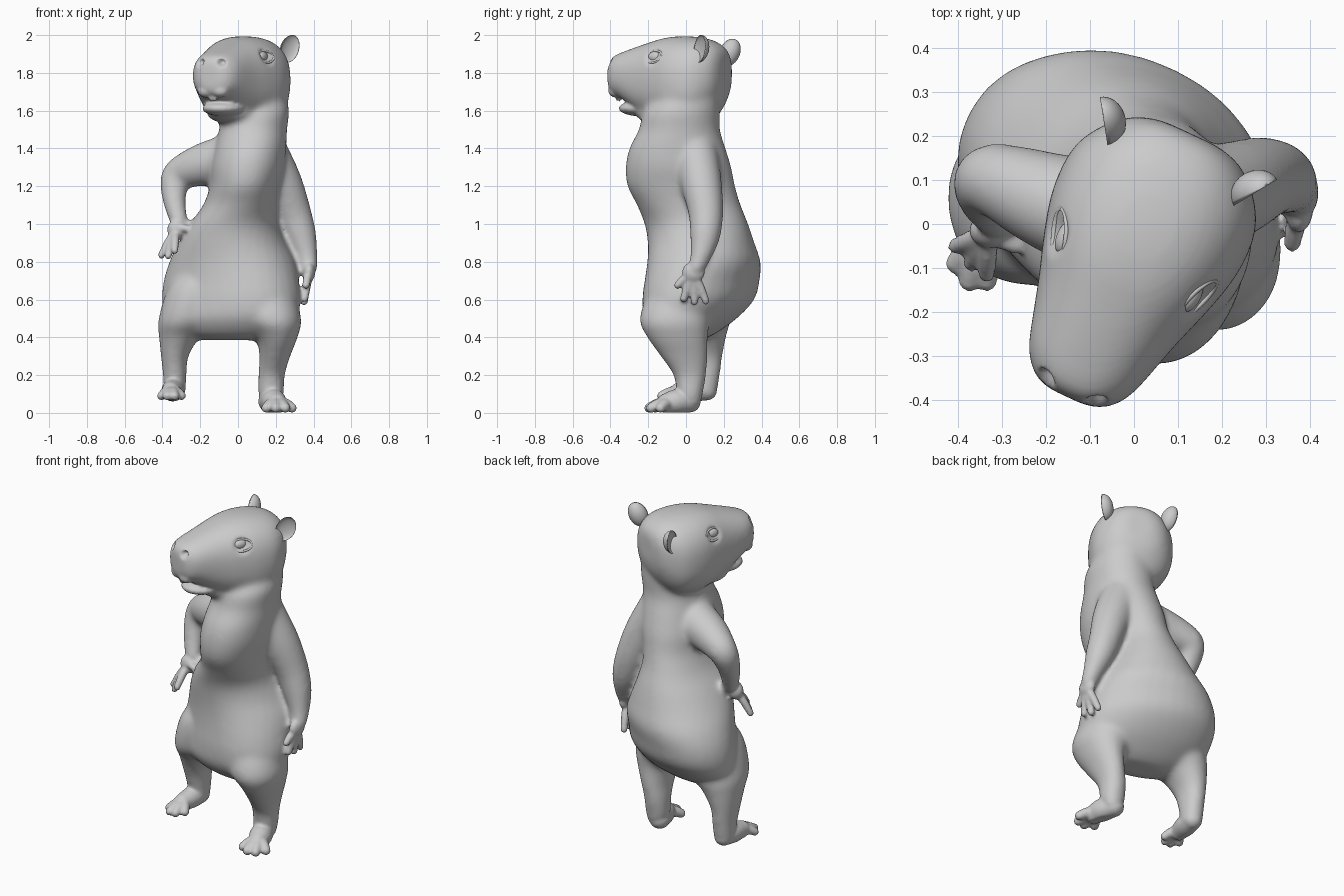
import bpy, bmesh
from math import sin, cos, pi, radians, copysign
from mathutils import Vector, Matrix

cube = bpy.data.objects.get("Cube")
if cube:
    bpy.data.objects.remove(cube)

grey = bpy.data.materials.new("soft_grey")
grey.use_nodes = True
grey.diffuse_color = (0.6, 0.6, 0.6, 1)
grey.node_tree.nodes["Principled BSDF"].inputs["Base Color"].default_value = (0.6, 0.6, 0.6, 1)

# Head space faces -y; it is turned and placed on the neck
HEAD = Matrix.Translation((0.11, 0.165, 0)) @ Matrix.Rotation(radians(-25), 4, 'Z')


def spline(rows, steps=5):
    """Smooth curve through rows of numbers."""
    out = []
    for i in range(len(rows) - 1):
        quad = (rows[max(i - 1, 0)], rows[i], rows[i + 1], rows[min(i + 2, len(rows) - 1)])
        for k in range(steps):
            t = k / steps
            out.append([b + (c - a) * t / 2 + (a - 2.5 * b + 2 * c - d / 2) * t * t
                        + (1.5 * (b - c) + (d - a) / 2) * t ** 3 for a, b, c, d in zip(*quad)])
    return out + [list(rows[-1])]


def skin(bm, rings):
    """Bridge rings of points and close both ends."""
    loops = [[bm.verts.new(p) for p in ring] for ring in rings]
    n = len(loops[0])
    for r, s in zip(loops, loops[1:]):
        for i in range(n):
            j = (i + 1) % n
            bm.faces.new((r[i], r[j], s[j], s[i]))
    bm.faces.new(loops[0][::-1])
    bm.faces.new(loops[-1])


def oval(a, b, power=2.0, n=32):
    pts = []
    for i in range(n):
        c, s = cos(2 * pi * i / n), sin(2 * pi * i / n)
        pts.append((a * copysign(abs(c) ** (2 / power), c), b * copysign(abs(s) ** (2 / power), s)))
    return pts


def stack(bm, rows):
    """Level rings from rows of z, x, y, half width, half depth, turn."""
    rings = []
    for z, x, y, a, b, turn in spline(rows):
        c, s = cos(radians(turn)), sin(radians(turn))
        rings.append([(x + u * c - v * s, y + u * s + v * c, z) for u, v in oval(a, b, 2.1)])
    skin(bm, rings)


def ball(bm, centre, size, frame=Matrix()):
    m = frame @ Matrix.Translation(centre) @ Matrix.Diagonal((*size, 1))
    return bmesh.ops.create_uvsphere(bm, u_segments=32, v_segments=20, radius=1, matrix=m)["verts"]


def tube(bm, rows):
    """Round limb from rows of x, y, z, radius."""
    path = spline(rows)
    rings = []
    for i, (x, y, z, r) in enumerate(path):
        t = Vector(path[min(i + 1, len(path) - 1)][:3]) - Vector(path[max(i - 1, 0)][:3])
        q = t.to_track_quat('Z', 'Y')
        rings.append([Vector((x, y, z)) + q @ Vector((u, v, 0)) for u, v in oval(r, r, n=20)])
    skin(bm, rings)
    for x, y, z, r in (path[0], path[-1]):
        ball(bm, (x, y, z), (r, r, r))


def digits(bm, root, tips, r):
    for tip in tips:
        a, b = Vector(root), Vector(tip)
        mid = a.lerp(b, 0.55) + Vector((0, 0, r * 0.4))
        tube(bm, [(*a, r), (*mid, r), (*b, r * 0.85)])


def finish(bm, name):
    bmesh.ops.recalc_face_normals(bm, faces=bm.faces)
    mesh = bpy.data.meshes.new(name)
    bm.to_mesh(mesh)
    bm.free()
    mesh.materials.append(grey)
    for p in mesh.polygons:
        p.use_smooth = True
    ob = bpy.data.objects.new(name, mesh)
    bpy.context.collection.objects.link(ob)
    return ob


def fuse(bm, name, voxel, rounds):
    """Melt overlapping parts into one soft skin."""
    ob = finish(bm, name)
    rem = ob.modifiers.new("fuse", 'REMESH')
    rem.mode, rem.voxel_size, rem.use_smooth_shade = 'VOXEL', voxel, True
    soft = ob.modifiers.new("soften", 'SMOOTH')
    soft.factor, soft.iterations = 0.5, rounds
    mesh = bpy.data.meshes.new_from_object(ob.evaluated_get(bpy.context.evaluated_depsgraph_get()))
    bpy.data.objects.remove(ob)
    out = bmesh.new()
    out.from_mesh(mesh)
    return out


# Torso
core = bmesh.new()
stack(core, [
    (0.385, -0.03, 0.0, 0.17, 0.07, -14), (0.42, -0.04, 0.0, 0.27, 0.14, -16),
    (0.5, -0.04, 0.025, 0.36, 0.22, -20), (0.6, -0.035, 0.065, 0.385, 0.265, -26),
    (0.7, -0.035, 0.085, 0.375, 0.275, -28), (0.8, -0.03, 0.095, 0.34, 0.285, -26),
    (0.9, -0.03, 0.08, 0.285, 0.28, -20), (1.0, -0.02, 0.055, 0.235, 0.275, -10),
    (1.1, 0.01, 0.015, 0.195, 0.275, 0), (1.2, 0.035, -0.025, 0.185, 0.285, 0),
    (1.3, 0.05, -0.04, 0.195, 0.28, 0), (1.4, 0.065, -0.045, 0.19, 0.255, 0),
    (1.5, 0.08, -0.035, 0.18, 0.215, 0), (1.6, 0.09, -0.02, 0.18, 0.2, 0),
    (1.7, 0.1, 0.03, 0.15, 0.15, 0)])

# Legs
stack(core, [
    (0.74, 0.11, -0.02, 0.07, 0.07, 0), (0.66, 0.135, -0.04, 0.145, 0.145, 0),
    (0.5, 0.18, -0.06, 0.155, 0.185, 0),
    (0.4, 0.205, -0.045, 0.11, 0.16, 0), (0.3, 0.195, -0.01, 0.082, 0.125, 0),
    (0.2, 0.178, 0.02, 0.07, 0.087, 0), (0.1, 0.175, 0.02, 0.068, 0.07, 0),
    (0.03, 0.175, 0.02, 0.05, 0.055, 0)])
stack(core, [
    (0.78, -0.17, 0.03, 0.07, 0.07, 0), (0.68, -0.21, 0.03, 0.15, 0.16, 0),
    (0.5, -0.265, 0.05, 0.155, 0.18, 0),
    (0.4, -0.31, 0.075, 0.108, 0.137, 0), (0.3, -0.335, 0.09, 0.073, 0.103, 0),
    (0.2, -0.335, 0.1, 0.063, 0.08, 0), (0.09, -0.335, 0.1, 0.057, 0.062, 0)])

# Hanging arm and bent arm
tube(core, [(0.15, 0.05, 1.37, 0.12), (0.23, 0.08, 1.22, 0.11), (0.295, 0.105, 1.06, 0.094),
            (0.338, 0.1, 0.93, 0.08), (0.368, 0.075, 0.82, 0.055), (0.375, 0.05, 0.76, 0.046)])
tube(core, [(-0.07, 0.01, 1.34, 0.13), (-0.2, 0.055, 1.31, 0.112), (-0.315, 0.1, 1.262, 0.086),
            (-0.338, 0.085, 1.2, 0.074), (-0.335, 0.05, 1.11, 0.06), (-0.312, 0.01, 1.01, 0.048)])

# Skull and muzzle: forward reach, half width, top, bottom
rings = []
for f, w, top, low in spline([
        (-0.045, 0.07, 1.89, 1.74), (-0.025, 0.135, 1.935, 1.66), (0.03, 0.195, 1.97, 1.57),
        (0.1, 0.23, 1.988, 1.52), (0.2, 0.232, 1.995, 1.51), (0.3, 0.208, 1.985, 1.53),
        (0.4, 0.175, 1.957, 1.57), (0.48, 0.152, 1.932, 1.62), (0.54, 0.134, 1.912, 1.66),
        (0.58, 0.112, 1.897, 1.672), (0.605, 0.085, 1.88, 1.69), (0.617, 0.05, 1.85, 1.72)]):
    mid, half = (top + low) / 2, (top - low) / 2
    rings.append([HEAD @ Vector((u, -f, mid + v)) for u, v in oval(w, half, 2.4)])
skin(core, rings)
ball(core, (0, -0.33, 1.59), (0.14, 0.14, 0.06), HEAD)
body = fuse(core, "core", 0.014, 14)

# Lower jaw, lip pads and front teeth
ball(body, (0, -0.44, 1.612), (0.11, 0.125, 0.042), HEAD)
for side in (-1, 1):
    ball(body, (side * 0.042, -0.57, 1.705), (0.046, 0.042, 0.036), HEAD)
    ball(body, (side * 0.012, -0.575, 1.672), (0.011, 0.012, 0.026), HEAD)

# Hands
ball(body, (0.375, 0.04, 0.745), (0.033, 0.06, 0.055))
digits(body, (0.375, 0.04, 0.735), [(0.36, -0.045, 0.675), (0.353, -0.012, 0.605),
                                   (0.35, 0.045, 0.588), (0.35, 0.105, 0.592)], 0.023)
ball(body, (-0.325, -0.015, 0.97), (0.05, 0.04, 0.055))
digits(body, (-0.33, -0.02, 0.96), [(-0.27, -0.05, 0.975), (-0.335, -0.115, 0.86),
                                   (-0.37, -0.09, 0.83), (-0.405, -0.05, 0.835)], 0.022)

# Feet
tube(body, [(0.165, 0.02, 0.06, 0.058), (0.19, -0.05, 0.06, 0.065), (0.205, -0.1, 0.05, 0.055)])
digits(body, (0.205, -0.08, 0.045), [(0.285, -0.135, 0.026), (0.25, -0.185, 0.026),
                                    (0.2, -0.195, 0.026), (0.15, -0.165, 0.026)], 0.031)
tube(body, [(-0.335, 0.11, 0.12, 0.054), (-0.345, 0.04, 0.12, 0.06), (-0.355, -0.03, 0.115, 0.05)])
digits(body, (-0.35, -0.02, 0.11), [(-0.405, -0.09, 0.09), (-0.375, -0.13, 0.09),
                                   (-0.335, -0.13, 0.09), (-0.3, -0.09, 0.09)], 0.028)
body = fuse(body, "body", 0.009, 3)

# Nostrils and eye sockets pressed in, soles pressed flat
for v in body.verts:
    p = HEAD.inverted() @ v.co
    for spot, reach, push in (((0.063, -0.6, 1.855), 0.03, Vector((-0.2, 1, 0)) * 0.03),
                              ((0.178, -0.29, 1.885), 0.065, Vector((-1, 0.2, 0)) * 0.02)):
        gap = (Vector((abs(p.x), p.y, p.z)) - Vector(spot)).length / reach
        if gap < 1:
            side = copysign(1, p.x)
            p += Vector((push.x * side, push.y, 0)) * (1 - gap * gap) ** 2
    v.co = HEAD @ p
    v.co.z = max(v.co.z, 0.003)
finish(body, "body")

for side, label in ((1, "left"), (-1, "right")):
    # Eyeball with almond eyelid rim
    eye = bmesh.new()
    ball(eye, (side * 0.155, -0.287, 1.885), (0.024, 0.042, 0.029), HEAD)
    finish(eye, label + "_eye")
    lid = bmesh.new()
    edge = []
    for i in range(33):
        a = 2 * pi * i / 32
        bow = sin(a) * 0.031
        edge.append((side * (0.172 + 0.02 * cos(a) - bow * 0.5), -0.29 + 0.056 * cos(a),
                     1.885 + bow + 0.004 * cos(a), 0.006))
    tube(lid, edge)
    lid.transform(HEAD)
    finish(lid, label + "_eyelid")

    # Cupped ear: front half of a ball folded back into its shell
    ear = bmesh.new()
    for v in ball(ear, (0, 0, 0), (1, 1, 1)):
        if v.co.y < 0:
            v.co.y *= -0.45
    ear.transform(Matrix.Translation((side * 0.19, -0.015, 1.918 + side * 0.01))
                  @ Matrix.Rotation(side * radians(56), 4, 'Z')
                  @ Matrix.Rotation(side * radians(24), 4, 'Y')
                  @ Matrix.Diagonal((0.054, 0.05, 0.076, 1)))
    ear.transform(HEAD)
    finish(ear, label + "_ear")
